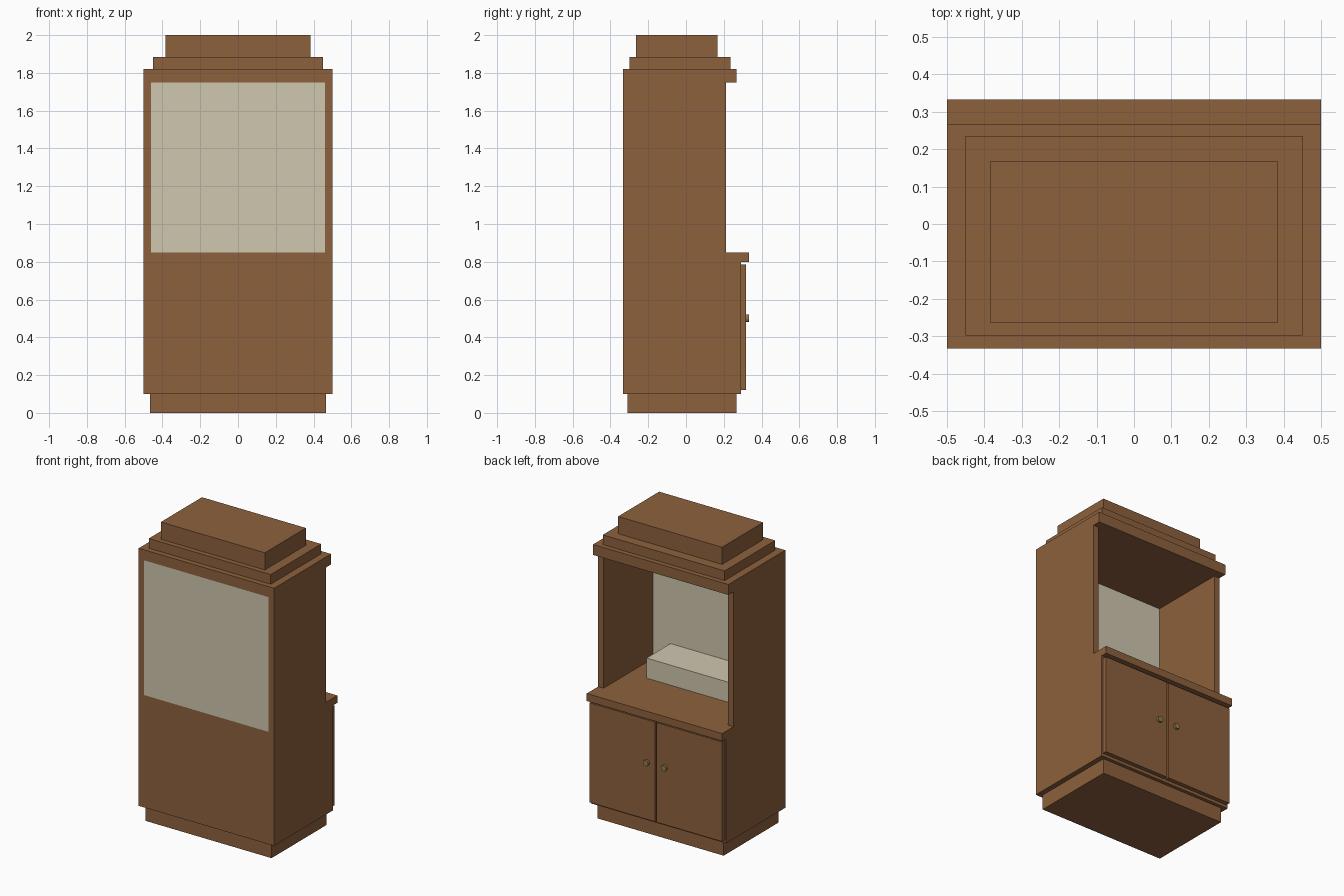
import bpy, bmesh
from math import radians

if "Cube" in bpy.data.objects:
    bpy.data.objects.remove(bpy.data.objects["Cube"])


def material(name, rgb):
    m = bpy.data.materials.new(name)
    m.diffuse_color = (*rgb, 1)
    m.use_nodes = True
    m.node_tree.nodes["Principled BSDF"].inputs["Base Color"].default_value = m.diffuse_color
    return m


wood = material("wood", (0.27, 0.12, 0.047))
cream = material("cream", (0.63, 0.57, 0.43))
brass = material("brass", (0.28, 0.2, 0.06))


def box(name, x, y, z, mat=wood):
    """Box from (min, max) ranges on each axis."""
    bm = bmesh.new()
    bmesh.ops.create_cube(bm, size=1)
    for v in bm.verts:
        for i, (lo, hi) in enumerate((x, y, z)):
            v.co[i] = lo if v.co[i] < 0 else hi
    me = bpy.data.meshes.new(name)
    bm.to_mesh(me)
    bm.free()
    me.materials.append(mat)
    ob = bpy.data.objects.new(name, me)
    bpy.context.collection.objects.link(ob)
    return ob


BACK = -0.333

# Plinth, lower cabinet and counter
box("plinth", (-0.465, 0.465), (-0.31, 0.267), (0, 0.1))
box("lower_cabinet", (-0.5, 0.5), (BACK, 0.29), (0.1, 0.8))
box("counter", (-0.5, 0.5), (BACK, 0.333), (0.8, 0.85))

# Doors, knobs and upper side walls, one per side
for s, side in ((-1, "left"), (1, "right")):
    box(side + "_door", sorted((s * 0.005, s * 0.49)), (0.29, 0.318), (0.12, 0.785))
    box(side + "_upper_wall", sorted((s * 0.46, s * 0.5)), (BACK, 0.213), (0.85, 1.75))
    bpy.ops.mesh.primitive_cylinder_add(vertices=12, radius=0.02, depth=0.023,
                                        location=(s * 0.066, 0.3215, 0.5),
                                        rotation=(radians(90), 0, 0))
    knob = bpy.context.object
    knob.name = side + "_knob"
    knob.data.materials.append(brass)

# Cream panel and the raised step inside the niche
box("niche_panel", (-0.46, 0.46), (BACK, -0.308), (0.85, 1.75), cream)
box("niche_step", (-0.33, 0.33), (-0.308, -0.055), (0.85, 0.984), cream)

# Stepped crown
box("crown_lower", (-0.5, 0.5), (BACK, 0.267), (1.75, 1.82))
box("crown_middle", (-0.45, 0.45), (-0.298, 0.235), (1.82, 1.885))
box("crown_top", (-0.384, 0.384), (-0.265, 0.168), (1.885, 2.0))
